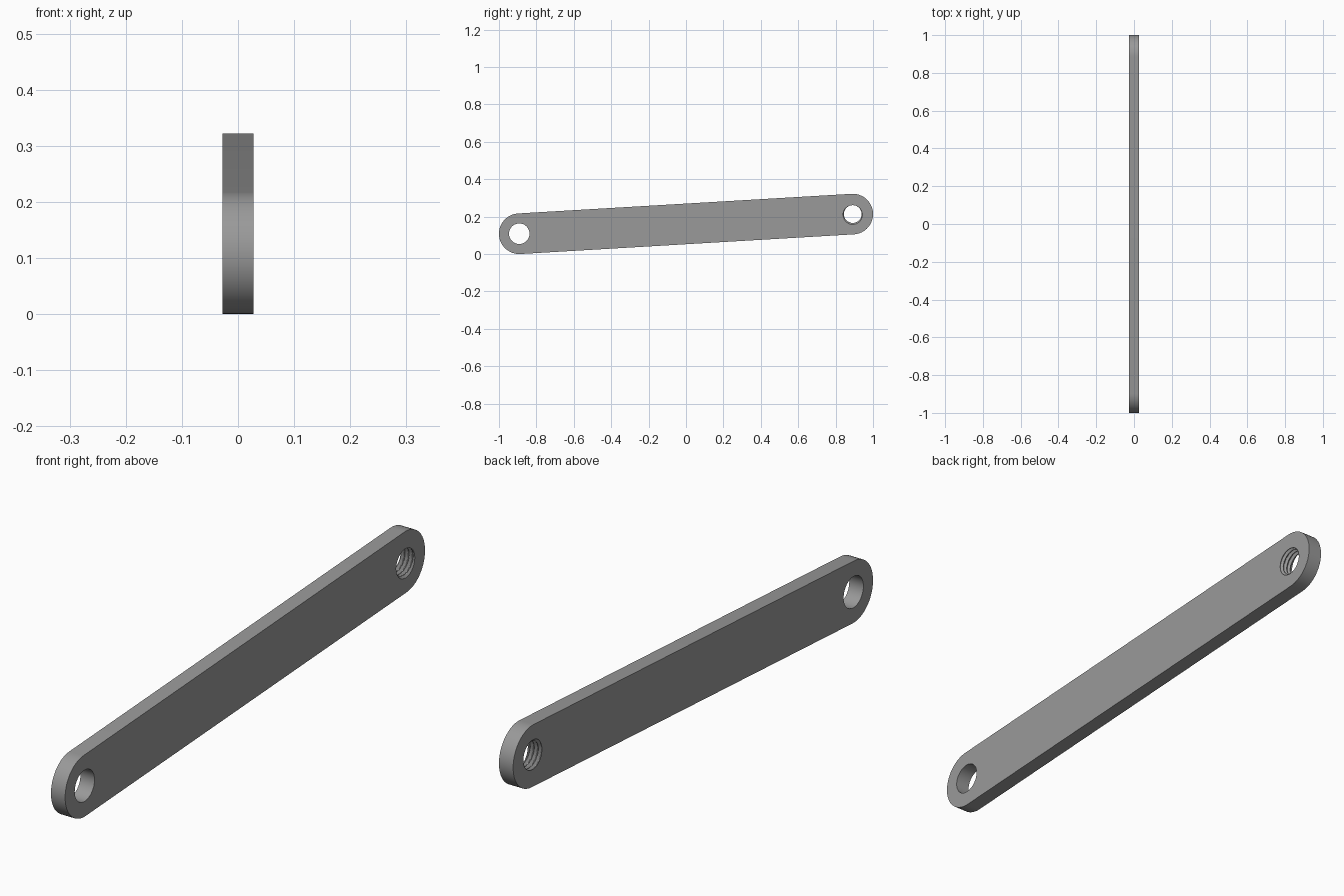
import bpy, bmesh, math

if "Cube" in bpy.data.objects:
    bpy.data.objects.remove(bpy.data.objects["Cube"])

HALF = 0.0275          # half thickness of the bar
R_END = 0.1085         # rounded end radius
LOW = (-0.8915, 0.1085)   # (y, z) of the plain hole
HIGH = (0.8915, 0.2135)   # (y, z) of the threaded hole
PITCH = HALF * 2 / 3.5
TILT = math.atan2(HIGH[1] - LOW[1], HIGH[0] - LOW[0])

steel = bpy.data.materials.new("grey steel")
steel.diffuse_color = (0.32, 0.32, 0.32, 1)
steel.use_nodes = True
steel.node_tree.nodes["Principled BSDF"].inputs["Base Color"].default_value = steel.diffuse_color

bm = bmesh.new()


def wall(points_at, rows):
    """Stack closed loops along x, join them, return the two rim loops."""
    loops = [[bm.verts.new((x, y, z)) for y, z in points_at(x)]
             for x in (-HALF + 2 * HALF * i / rows for i in range(rows + 1))]
    for a, b in zip(loops, loops[1:]):
        for i in range(len(a)):
            j = (i + 1) % len(a)
            bm.faces.new((a[i], a[j], b[j], b[i]))
    return loops[0], loops[-1]


def polar(c, r, t):
    return c[0] + r * math.cos(t), c[1] + r * math.sin(t)


def outline(x):
    n = 32
    pts = []
    for c, start in ((HIGH, TILT - math.pi / 2), (LOW, TILT + math.pi / 2)):
        pts += [polar(c, R_END, start + math.pi * i / n) for i in range(n + 1)]
    return pts


def plain_hole(x):
    return [polar(LOW, 0.055, math.tau * i / 48) for i in range(48)]


def threaded_hole(x):
    # helical V thread with flattened crests and roots
    pts = []
    for i in range(48):
        phase = (x / PITCH - i / 48) % 1
        v = abs(2 * phase - 1)
        v = min(1, max(0, (v - 0.12) / 0.76))
        pts.append(polar(HIGH, 0.0475 + 0.008 * v, math.tau * i / 48))
    return pts


# bar edge and both bores
rims = [wall(outline, 1), wall(plain_hole, 1), wall(threaded_hole, 56)]

# flat side plates around the bores
for side in (0, 1):
    edges = []
    for rim in rims:
        lp = rim[side]
        edges += [bm.edges.get((lp[i], lp[(i + 1) % len(lp)])) for i in range(len(lp))]
    bmesh.ops.triangle_fill(bm, edges=edges, use_beauty=True,
                            normal=(1 if side else -1, 0, 0))
bmesh.ops.recalc_face_normals(bm, faces=bm.faces)

mesh = bpy.data.meshes.new("link_bar")
bm.to_mesh(mesh)
bm.free()
mesh.materials.append(steel)
bar = bpy.data.objects.new("link_bar", mesh)
bpy.context.collection.objects.link(bar)
bpy.context.view_layer.objects.active = bar
bar.select_set(True)
bpy.ops.object.shade_smooth_by_angle(angle=math.radians(30))
